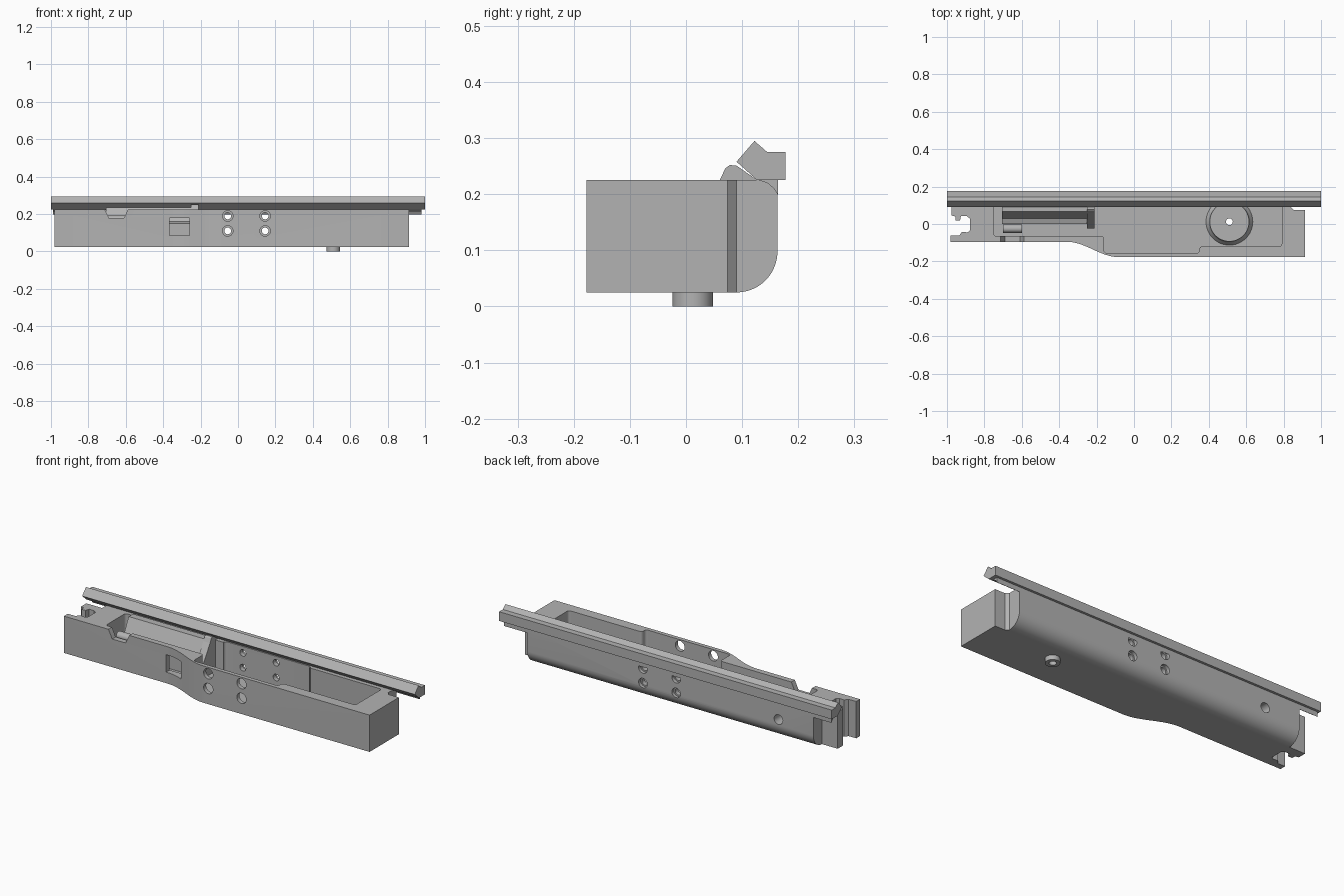
import bpy, bmesh, math
from mathutils import Vector

cube = bpy.data.objects.get("Cube")
if cube:
    bpy.data.objects.remove(cube)

grey = bpy.data.materials.new("machined_grey")
grey.use_nodes = True
COLOUR = (0.45, 0.45, 0.45, 1)
grey.diffuse_color = COLOUR
grey.node_tree.nodes["Principled BSDF"].inputs["Base Color"].default_value = COLOUR


def prism(name, pts, axis, lo, hi, rounding=0):
    """Extrude a 2D outline along an axis, optionally rounding its corners."""
    place = {"x": lambda p, t: (t, p[0], p[1]),
             "y": lambda p, t: (p[0], t, p[1]),
             "z": lambda p, t: (p[0], p[1], t)}[axis]
    bm = bmesh.new()
    low = [bm.verts.new(place(p, lo)) for p in pts]
    high = [bm.verts.new(place(p, hi)) for p in pts]
    bm.faces.new(low)
    bm.faces.new(high)
    n = len(pts)
    for i in range(n):
        j = (i + 1) % n
        bm.faces.new((low[i], low[j], high[j], high[i]))
    if rounding:
        bm.edges.ensure_lookup_table()
        sides = [e for e in bm.edges if {e.verts[0] in low, e.verts[1] in low} == {True, False}]
        bmesh.ops.bevel(bm, geom=sides, offset=rounding, segments=5, profile=0.5, affect="EDGES")
    bmesh.ops.recalc_face_normals(bm, faces=bm.faces)
    mesh = bpy.data.meshes.new(name)
    bm.to_mesh(mesh)
    bm.free()
    mesh.materials.append(grey)
    ob = bpy.data.objects.new(name, mesh)
    bpy.context.collection.objects.link(ob)
    return ob


def circle(cx, cy, r, n=32):
    return [(cx + r * math.cos(math.tau * i / n), cy + r * math.sin(math.tau * i / n)) for i in range(n)]


def rect(x0, x1, y0, y1):
    return [(x0, y0), (x1, y0), (x1, y1), (x0, y1)]


def combine(ob, other, operation="DIFFERENCE"):
    """Apply a boolean and discard the helper."""
    other.hide_render = True
    mod = ob.modifiers.new("cut", "BOOLEAN")
    mod.operation = operation
    mod.solver = "EXACT"
    mod.object = other
    bpy.context.view_layer.objects.active = ob
    bpy.ops.object.modifier_apply(modifier=mod.name)
    bpy.data.objects.remove(other)


def smooth(ob):
    bpy.ops.object.select_all(action="DESELECT")
    ob.select_set(True)
    bpy.context.view_layer.objects.active = ob
    bpy.ops.object.shade_smooth_by_angle(angle=math.radians(30))


# Body plan outline: swept front, stepped back ends and hooked slot at the right end
sweep = []
for i in range(17):
    t = i / 16
    sweep.append((-0.36 + 0.28 * t, -0.136 + 0.041 * math.cos(math.pi * t)))
outline = [(-0.98, -0.095)] + sweep + [
    (0.915, -0.177), (0.915, 0.074), (0.855, 0.074), (0.84, 0.09), (0.84, 0.17),
    (-0.88, 0.17), (-0.88, 0.09), (-0.975, 0.09), (-0.975, 0.045), (-0.955, 0.04),
    (-0.955, 0.02), (-0.93, 0.02), (-0.925, 0.042), (-0.895, 0.042), (-0.878, 0.03),
    (-0.878, -0.035), (-0.89, -0.045), (-0.92, -0.042), (-0.935, -0.062), (-0.98, -0.062)]
body = prism("body", outline, "z", 0.0, 0.3)

# Body end profile with the rounded lower back edge
R = 0.073
arc = [(0.163 - R + R * math.sin(a), 0.025 + R - R * math.cos(a))
       for a in [math.pi / 2 * i / 14 for i in range(15)]]
profile = [(-0.3, 0.025)] + arc + [(0.163, 0.225), (-0.3, 0.225)]
combine(body, prism("section", profile, "x", -1.2, 1.2), "INTERSECT")

# Stepped pocket open at the top
pocket = [(-0.75, -0.065), (-0.16, -0.065), (-0.16, -0.155), (0.35, -0.155),
          (0.35, -0.12), (0.79, -0.12), (0.79, 0.105), (0.355, 0.105),
          (0.355, 0.12), (-0.16, 0.12), (-0.16, 0.105), (-0.75, 0.105)]
combine(body, prism("pocket", pocket, "z", 0.055, 0.4, 0.014))

# Four cross holes: wide through the front, narrow through the back, counterbored
for x in (-0.055, 0.145):
    for z in (0.11, 0.19):
        for r, y0, y1 in ((0.028, -0.3, -0.08), (0.018, 0.08, 0.3), (0.026, 0.145, 0.3)):
            combine(body, prism("hole", circle(x, z, r), "y", y0, y1))
combine(body, prism("back_hole", circle(-0.67, 0.13, 0.026), "y", 0.08, 0.3))

# Front window and flared notch
combine(body, prism("window", rect(-0.365, -0.26, 0.085, 0.18), "y", -0.3, -0.04))
notch = [(-0.69, 0.178), (-0.61, 0.178), (-0.595, 0.21), (-0.58, 0.24), (-0.72, 0.24), (-0.705, 0.21)]
combine(body, prism("notch", notch, "y", -0.3, -0.04))
combine(body, prism("bore", circle(0.51, 0.012, 0.018), "z", -0.1, 0.4))
smooth(body)

# Round boss on the pocket floor, flared at its foot
bm = bmesh.new()
rings = []
for r, z in ((0.018, 0.05), (0.018, 0.095), (0.105, 0.095), (0.107, 0.08), (0.113, 0.068),
             (0.124, 0.058), (0.127, 0.05)):
    rings.append([bm.verts.new((x, y, z)) for x, y in circle(0.51, 0.012, r, 48)])
for a, b in zip(rings, rings[1:] + rings[:1]):
    for i in range(48):
        j = (i + 1) % 48
        bm.faces.new((a[i], a[j], b[j], b[i]))
bmesh.ops.recalc_face_normals(bm, faces=bm.faces)
mesh = bpy.data.meshes.new("pocket_boss")
bm.to_mesh(mesh)
bm.free()
mesh.materials.append(grey)
boss = bpy.data.objects.new("pocket_boss", mesh)
bpy.context.collection.objects.link(boss)
combine(boss, prism("trim", rect(0.3, 0.7, -0.119, 0.104), "z", 0, 0.2), "INTERSECT")
smooth(boss)

# Hollow pin under the body
pin = prism("bottom_pin", circle(0.51, 0.012, 0.036), "z", 0.0, 0.04)
combine(pin, prism("bore", circle(0.51, 0.012, 0.018), "z", -0.1, 0.4))
smooth(pin)

# Top rail with a V edge, and the narrow strip beneath it
rail = [(0.09, 0.258), (0.122, 0.295), (0.145, 0.275), (0.177, 0.275), (0.177, 0.225), (0.127, 0.225)]
prism("rail", rail, "x", -1, 1)
strip = [(0.127, 0.226), (0.164, 0.226), (0.164, 0.198), (0.157, 0.21), (0.145, 0.22)]
prism("rail_strip", strip, "x", -0.99, 0.98)

# Sloped insert in the narrow pocket, with a raised end block
insert = [(0.106, 0.05), (0.0, 0.05), (0.0, 0.15), (0.03, 0.16), (0.068, 0.234), (0.106, 0.234)]
prism("sloped_insert", insert, "x", -0.705, -0.25)
block = [(0.12, 0.05), (-0.025, 0.05), (-0.025, 0.09), (0.06, 0.225), (0.07, 0.246),
         (0.078, 0.252), (0.09, 0.251), (0.126, 0.226)]
prism("insert_end_block", block, "x", -0.25, -0.21)
roller = prism("notch_roller", circle(-0.025, 0.17, 0.022, 24), "x", -0.7, -0.6)
smooth(roller)
